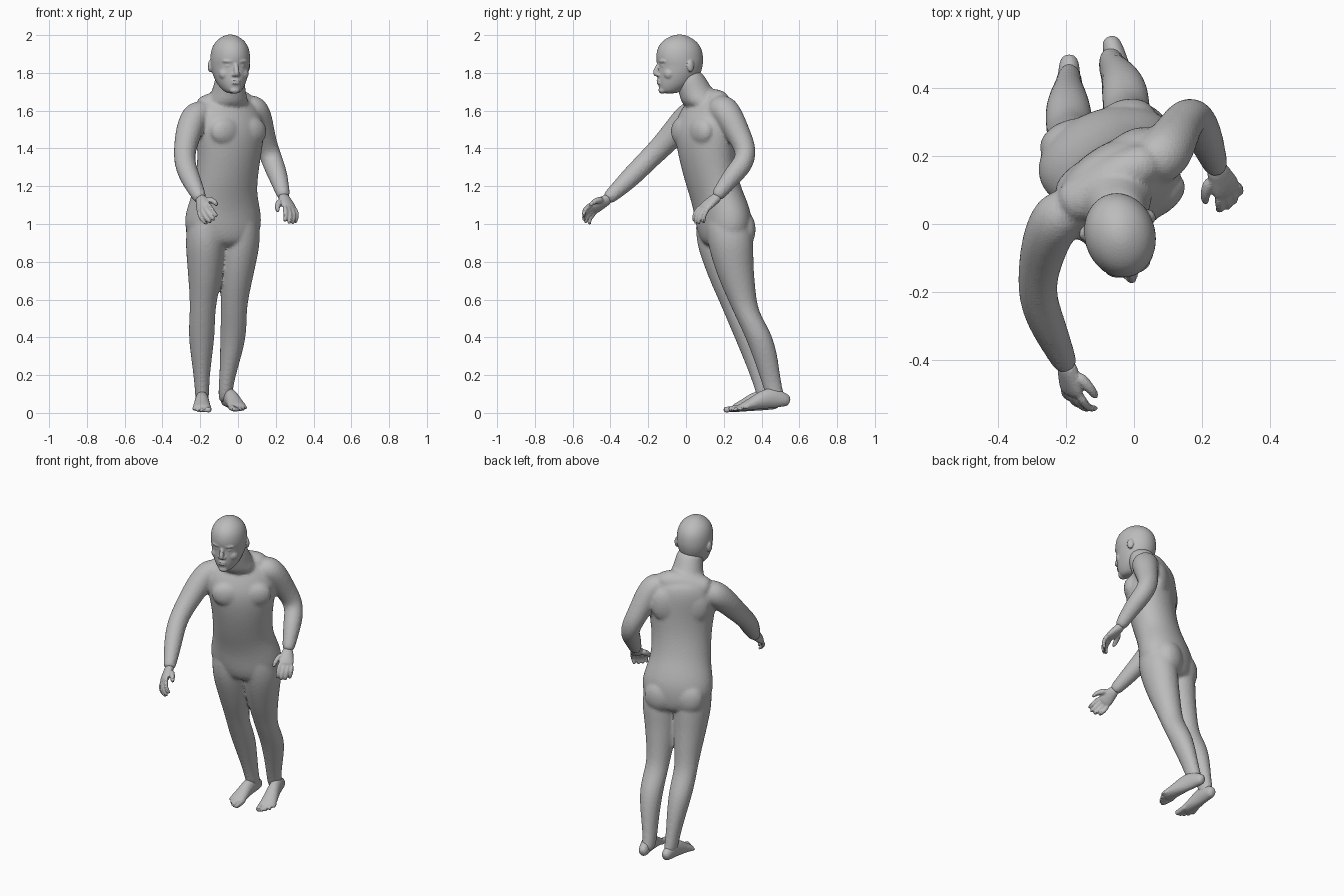
import bpy
import bmesh
from math import cos, sin, pi, radians
from mathutils import Vector, Matrix

cube = bpy.data.objects.get("Cube")
if cube:
    bpy.data.objects.remove(cube, do_unlink=True)

UP = Vector((0, 0, 1))

skin = bpy.data.materials.new("plain_grey")
skin.use_nodes = True
GREY = (0.5, 0.5, 0.5, 1)
skin.diffuse_color = GREY
skin.node_tree.nodes["Principled BSDF"].inputs["Base Color"].default_value = GREY


def tube(bm, stations, side=(1, 0, 0), axis=None, sides=12):
    """Closed loft; a station is (centre, half width, half depth, yaw in degrees)."""
    grow = 3 / (2 + cos(2 * pi / sides))  # makes up for subdivision shrinkage
    centres = [Vector(s[0]) for s in stations]
    rings = []
    for i, (_, width, depth, yaw) in enumerate(stations):
        before, after = centres[max(i - 1, 0)], centres[min(i + 1, len(centres) - 1)]
        along = axis or (after - before).normalized()
        u = Matrix.Rotation(radians(yaw), 3, "Z") @ Vector(side)
        u = (u - along * u.dot(along)).normalized()
        v = along.cross(u)
        ring = []
        for k in range(sides):
            a = 2 * pi * k / sides
            offset = u * cos(a) * width + v * sin(a) * depth
            ring.append(bm.verts.new(centres[i] + offset * grow))
        rings.append(ring)
    for low, high in zip(rings, rings[1:]):
        for k in range(sides):
            n = (k + 1) % sides
            bm.faces.new((low[k], low[n], high[n], high[k]))
    bm.faces.new(rings[0][::-1])
    bm.faces.new(rings[-1])


def round_tube(bm, points, radii, side=(1, 0, 0), sides=12):
    tube(bm, [(p, r, r, 0) for p, r in zip(points, radii)], side, None, sides)


def blob(bm, centre, radii, yaw=0):
    matrix = (Matrix.Translation(centre) @ Matrix.Rotation(radians(yaw), 4, "Z")
              @ Matrix.Diagonal((*radii, 1)))
    bmesh.ops.create_icosphere(bm, subdivisions=2, radius=1, matrix=matrix)


def finish(bm, name, voxel, softness, ratio):
    """Fuse the overlapping pieces into one skin with small flat facets."""
    bmesh.ops.recalc_face_normals(bm, faces=bm.faces)
    mesh = bpy.data.meshes.new(name)
    bm.to_mesh(mesh)
    bm.free()
    ob = bpy.data.objects.new(name, mesh)
    bpy.context.scene.collection.objects.link(ob)
    sub = ob.modifiers.new("round", "SUBSURF")
    sub.levels = sub.render_levels = 2
    fuse = ob.modifiers.new("fuse", "REMESH")
    fuse.mode = "VOXEL"
    fuse.voxel_size = voxel
    soft = ob.modifiers.new("soften", "SMOOTH")
    soft.factor = 0.5
    soft.iterations = softness
    facet = ob.modifiers.new("facet", "DECIMATE")
    facet.ratio = ratio
    bpy.context.view_layer.update()
    graph = bpy.context.evaluated_depsgraph_get()
    result = bpy.data.meshes.new_from_object(ob.evaluated_get(graph))
    ob.modifiers.clear()
    ob.data = result
    result.materials.clear()
    result.materials.append(skin)


def hand(name, wrist, along, across, mirror):
    """Palm, four curled fingers and a thumb; across runs from index to little finger."""
    bm = bmesh.new()
    wrist, along = Vector(wrist), Vector(along).normalized()
    across = Vector(across)
    across = (across - along * across.dot(along)).normalized()
    palm = along.cross(across) * mirror

    def at(l, s, n):
        return wrist + along * l + across * s + palm * n

    tube(bm, [(at(l, 0, 0), w, d, 0) for l, w, d in
              ((-.03, .03, .028), (.02, .036, .025), (.06, .045, .022), (.095, .043, .016))],
         across)
    for s, length in ((-.033, .085), (-.011, .095), (.011, .09), (.033, .072)):
        path = [at(.075 + length * f, s * g, n) for f, g, n in
                ((0, 1, 0), (.45, 1.15, .006), (.8, 1.15, .026), (.95, 1.1, .055))]
        round_tube(bm, path, (.013, .0125, .0115, .009), across, 8)
    thumb = [at(.015, -.025, .008), at(.05, -.055, .018), at(.075, -.064, .026), at(.1, -.066, .034)]
    round_tube(bm, thumb, (.02, .016, .013, .01), palm, 8)
    finish(bm, name, .006, 3, .4)


def foot(name, heel, toe, inner):
    """Heel to toe loft with five toes; inner is the x sign of the big toe side."""
    bm = bmesh.new()
    heel, toe = Vector(heel), Vector(toe)
    run = toe - heel
    side = run.cross(UP).normalized()
    if side.x * inner < 0:
        side = -side
    tube(bm, [(heel + run * t + UP * h, w, h, 0) for t, w, h in
              ((0, .019, .024), (.08, .031, .036), (.28, .034, .056), (.45, .038, .05),
               (.62, .044, .034), (.75, .049, .025), (.86, .046, .016))], side)
    for k in range(5):
        s = .036 - .019 * k
        tip = 1 - .012 * k * k
        r = .016 if k == 0 else .011
        path = [heel + run * t + side * s + UP * h for t, h in
                ((.68, .02), (.85, .017), (tip - .03, r), (tip, r))]
        round_tube(bm, path, (r, r, r, r * .8), side, 8)
    finish(bm, name, .006, 4, .4)


# Torso, from crotch to collar, twisting towards the chest
body = bmesh.new()
torso = (
    (-.075, .21, .87, .12, .1, 15), (-.078, .205, .93, .19, .13, 17),
    (-.08, .2, 1, .212, .138, 20), (-.078, .192, 1.07, .205, .14, 22),
    (-.072, .165, 1.15, .182, .136, 26), (-.065, .142, 1.21, .174, .133, 28),
    (-.05, .115, 1.32, .174, .134, 31), (-.042, .103, 1.42, .188, .138, 34),
    (-.045, .1, 1.5, .2, .138, 34), (-.055, .108, 1.57, .202, .126, 33),
    (-.06, .118, 1.63, .175, .105, 32), (-.06, .12, 1.675, .11, .075, 30))
tube(body, [(s[:3], *s[3:]) for s in torso], axis=UP, sides=16)
for spot in ((-.063, -.013, 1.49), (.069, .077, 1.49)):  # chest muscles
    blob(body, spot, (.1, .056, .085), 34)
for spot in ((-.187, .24, .97), (-.027, .3, .97)):  # buttocks
    blob(body, spot, (.1, .07, .11), 20)
for spot in ((-.15, .135, 1.51), (-.02, .22, 1.52)):  # shoulder blades
    blob(body, spot, (.1, .05, .12), 34)

# Neck and the muscle sloping to both shoulders
tube(body, [((-.06, .11, 1.6), .14, .12, 30), ((-.052, .065, 1.68), .092, .1, 24),
            ((-.043, .028, 1.755), .08, .085, 15), ((-.042, .01, 1.82), .07, .07, 15)], axis=UP)
round_tube(body, [(-.21, .045, 1.605), (-.14, .08, 1.625), (-.05, .14, 1.65), (.08, .2, 1.64)],
           (.065, .068, .072, .064), UP)

# Arms, both from shoulder to wrist with shared thickness
arm_radii = (.07, .08, .073, .064, .057, .056, .053, .039, .034)
right_arm = ((-.15, .06, 1.59), (-.222, .03, 1.585), (-.252, -.03, 1.52), (-.273, -.1, 1.44),
             (-.285, -.175, 1.365), (-.278, -.235, 1.305), (-.25, -.305, 1.235),
             (-.21, -.39, 1.155), (-.195, -.425, 1.125))
left_arm = ((.02, .15, 1.61), (.088, .2, 1.618), (.112, .24, 1.55), (.132, .28, 1.47),
            (.162, .322, 1.385), (.187, .305, 1.32), (.21, .25, 1.26),
            (.235, .185, 1.175), (.245, .155, 1.135))
for path in (right_arm, left_arm):
    round_tube(body, path, arm_radii, (1, 0, .3))

# Legs, rows of height, half width, half depth, then right and left centres
legs = (
    (1.1, .075, .1, -.16, .165, 0, .205), (1, .1, .117, -.17, .168, .012, .22),
    (.9, .106, .122, -.172, .178, .012, .237), (.8, .097, .107, -.173, .195, 0, .248),
    (.68, .083, .09, -.177, .225, -.012, .275), (.58, .07, .072, -.185, .253, -.02, .303),
    (.51, .068, .068, -.189, .278, -.022, .33), (.41, .07, .074, -.193, .327, -.025, .385),
    (.29, .055, .065, -.193, .368, -.04, .422), (.17, .04, .052, -.192, .402, -.06, .45),
    (.1, .038, .05, -.19, .42, -.067, .468), (.05, .033, .042, -.19, .432, -.068, .485))
for c in (3, 5):
    tube(body, [((r[c], r[c + 1], r[0]), r[1], r[2], 0) for r in legs], axis=UP)
finish(body, "body", .009, 11, .4)

# Hands and feet
hand("right_hand", right_arm[-1], (.15, -.8, -.5), (-.6, .3, -.5), 1)
hand("left_hand", left_arm[-1], (.36, -.73, -.6), (.75, .1, -.4), -1)
foot("right_foot", (-.19, .495, .018), (-.192, .198, 0), 1)
foot("left_foot", (-.072, .55, .035), (.018, .235, .004), -1)

# Head: skull rows of height, half width, front and back
head = bmesh.new()
skull = (
    (1.69, .03, -.1, -.02), (1.71, .052, -.113, .02), (1.74, .073, -.12, .07),
    (1.78, .089, -.122, .1), (1.81, .097, -.121, .113), (1.84, .102, -.119, .12),
    (1.87, .105, -.13, .123), (1.92, .101, -.127, .118), (1.96, .083, -.106, .095),
    (1.987, .053, -.07, .058), (2.004, .018, -.025, .018))
tube(head, [((0, (f + b) / 2, z), w, (b - f) / 2, 0) for z, w, f, b in skull],
     axis=UP, sides=16)
round_tube(head, [(0, -.116, 1.855), (0, -.128, 1.825), (0, -.14, 1.798), (0, -.124, 1.782)],
           (.009, .012, .016, .012), sides=8)
for sx in (-1, 1):
    blob(head, (sx * .036, -.106, 1.862), (.036, .018, .012), sx * 18)  # brow
    blob(head, (sx * .036, -.101, 1.838), (.017, .015, .011))  # eye
    blob(head, (sx * .05, -.077, 1.795), (.034, .03, .034), sx * 25)  # cheek
    blob(head, (sx * .013, -.124, 1.79), (.011, .013, .01))  # nostril
    blob(head, (sx * .103, .03, 1.835), (.012, .022, .034), sx * 20)  # ear
for z in (1.759, 1.745):  # lips
    blob(head, (0, -.116, z), (.027, .014, .008))
blob(head, (0, -.1, 1.708), (.03, .02, .02))  # chin
bmesh.ops.transform(head, verts=head.verts, matrix=(
    Matrix.Translation((-.042, -.03, 0)) @ Matrix.Rotation(radians(15), 4, "Z")))
finish(head, "head", .005, 6, .3)
